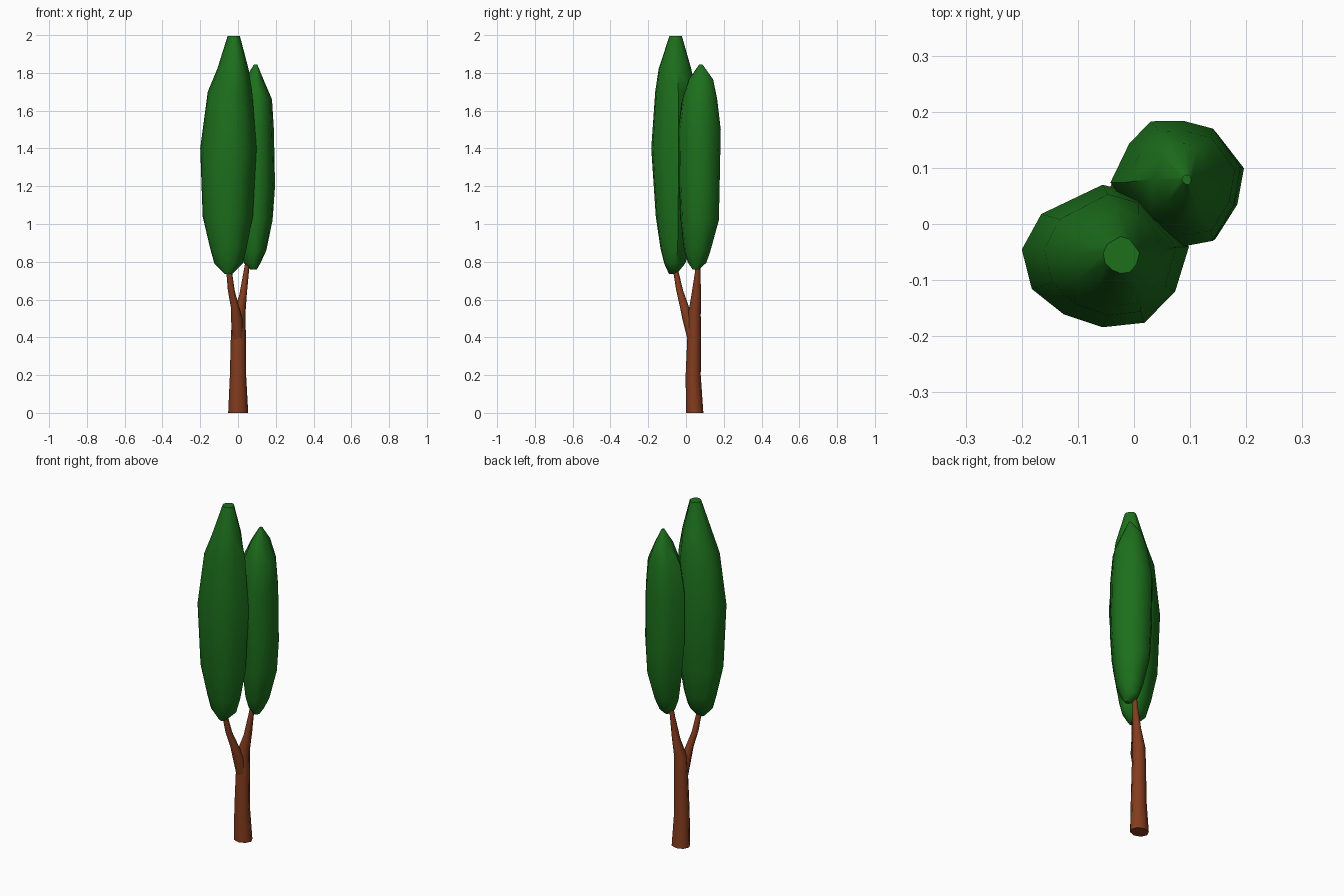
import bpy, bmesh, math
from math import radians, cos, sin, pi

if "Cube" in bpy.data.objects:
    bpy.data.objects.remove(bpy.data.objects["Cube"])


def material(name, rgb):
    m = bpy.data.materials.new(name)
    m.diffuse_color = (*rgb, 1)
    m.use_nodes = True
    m.node_tree.nodes["Principled BSDF"].inputs["Base Color"].default_value = m.diffuse_color
    return m


LEAF = material("leaf_green", (0.012, 0.16, 0.012))
BARK = material("bark_brown", (0.23, 0.045, 0.013))


def loft(name, rings, mat, angle):
    """Skin a list of equal-length point rings and cap both ends."""
    bm = bmesh.new()
    loops = [[bm.verts.new(p) for p in r] for r in rings]
    n = len(loops[0])
    for a, b in zip(loops, loops[1:]):
        for i in range(n):
            j = (i + 1) % n
            bm.faces.new((a[i], a[j], b[j], b[i]))
    bm.faces.new(loops[0][::-1])
    bm.faces.new(loops[-1])
    bmesh.ops.recalc_face_normals(bm, faces=bm.faces)
    me = bpy.data.meshes.new(name)
    bm.to_mesh(me)
    bm.free()
    ob = bpy.data.objects.new(name, me)
    bpy.context.collection.objects.link(ob)
    me.materials.append(mat)
    bpy.context.view_layer.objects.active = ob
    ob.select_set(True)
    bpy.ops.object.shade_smooth_by_angle(angle=radians(angle))
    ob.select_set(False)
    return ob


def fit(section, z, x0, x1, y0, y1):
    """Stretch a plan outline to the given bounds at height z."""
    xs, ys = zip(*section)
    sx = (x1 - x0) / (max(xs) - min(xs))
    sy = (y1 - y0) / (max(ys) - min(ys))
    return [(x0 + (x - min(xs)) * sx, y0 + (y - min(ys)) * sy, z) for x, y in section]


def tube(path, sides=8):
    """Rings along a path of (x, y, z, rx, ry)."""
    return [[(x + rx * cos(2 * pi * i / sides), y + ry * sin(2 * pi * i / sides), z)
             for i in range(sides)] for x, y, z, rx, ry in path]


# Plan outlines of the two crowns
tall_plan = [(-.2, -.045), (-.165, .018), (-.055, .07), (.015, .052), (.1, -.04),
             (.075, -.12), (.02, -.175), (-.055, -.183), (-.125, -.16), (-.182, -.115)]
short_plan = [(-.045, .075), (-.01, .145), (.03, .185), (.09, .186), (.145, .172),
              (.197, .103), (.185, .035), (.145, -.03), (.09, -.04), (.01, 0)]

# Tall crown: height, x range, y range
tall = [(.735, -.07, -.03, -.09, -.05), (.79, -.125, .025, -.115, -.005),
        (.87, -.147, .045, -.135, .025), (1.04, -.187, .078, -.16, .05),
        (1.4, -.2, .098, -.184, .07), (1.7, -.16, .075, -.163, .053),
        (1.82, -.11, .056, -.145, .028), (1.995, -.055, .01, -.088, -.022)]
loft("tall_crown", [fit(tall_plan, *r) for r in tall], LEAF, 50)

# Short crown
short = [(.76, .065, .1, .035, .07), (.795, .03, .12, .01, .108),
         (.86, .005, .15, -.01, .13), (1.02, -.025, .183, -.028, .174),
         (1.2, -.04, .196, -.036, .178), (1.5, -.042, .19, -.04, .184),
         (1.66, -.015, .18, -.02, .165), (1.765, .035, .135, .015, .144),
         (1.845, .085, .102, .07, .087)]
loft("short_crown", [fit(short_plan, *r) for r in short], LEAF, 50)

# Trunk running into the rear branch
loft("trunk", tube([(.001, .046, 0, .053, .046), (.0, .038, .2, .043, .04),
                    (.002, .043, .4, .04, .036), (.004, .044, .52, .035, .034),
                    (.026, .054, .62, .02, .026), (.044, .062, .75, .014, .014),
                    (.065, .068, .9, .009, .009)]), BARK, 50)

# Front branch
loft("front_branch", tube([(0, .036, .38, .03, .026), (-.007, .01, .5, .03, .03),
                           (-.016, -.008, .56, .022, .024), (-.036, -.034, .65, .018, .018),
                           (-.047, -.054, .75, .015, .014), (-.05, -.068, .88, .009, .009)]),
     BARK, 50)
